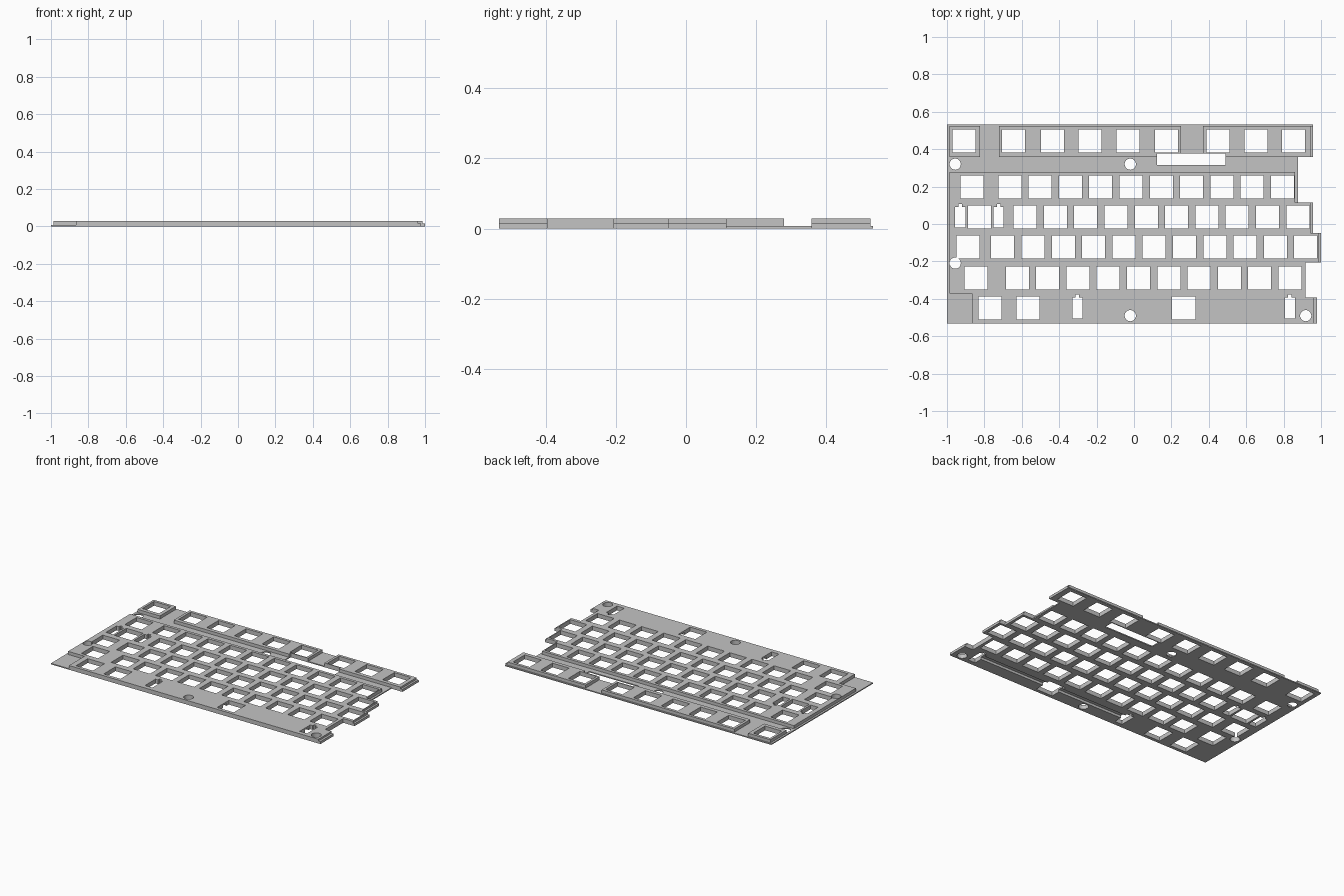
import bpy
import bmesh
import math

cube = bpy.data.objects.get("Cube")
if cube:
    bpy.data.objects.remove(cube, do_unlink=True)

grey = bpy.data.materials.new("plate_grey")
grey.use_nodes = True
grey.diffuse_color = (0.55, 0.55, 0.55, 1)
grey.node_tree.nodes["Principled BSDF"].inputs["Base Color"].default_value = (0.55, 0.55, 0.55, 1)

BASE, LEDGE, TOP = 0.007, 0.016, 0.028
KEY, PITCH = 0.123, 0.162


def prisms(name, profiles, z0, z1):
    """One object made of upright prisms, one per counter-clockwise outline."""
    bm = bmesh.new()
    for pts in profiles:
        low = [bm.verts.new((x, y, z0)) for x, y in pts]
        high = [bm.verts.new((x, y, z1)) for x, y in pts]
        bm.faces.new(low[::-1])
        bm.faces.new(high)
        for i in range(len(pts)):
            j = (i + 1) % len(pts)
            bm.faces.new((low[i], low[j], high[j], high[i]))
    mesh = bpy.data.meshes.new(name)
    bm.to_mesh(mesh)
    bm.free()
    mesh.materials.append(grey)
    obj = bpy.data.objects.new(name, mesh)
    bpy.context.collection.objects.link(obj)
    return obj


def rect(x0, x1, y0, y1):
    return [(x0, y0), (x1, y0), (x1, y1), (x0, y1)]


def square(x, y, s=KEY):
    return rect(x - s / 2, x + s / 2, y - s / 2, y + s / 2)


def circle(x, y, r=0.03, n=32):
    return [(x + r * math.cos(math.tau * i / n), y + r * math.sin(math.tau * i / n))
            for i in range(n)]


def stabilizer(x, y):
    """Slot with a narrow nub at its back end."""
    w, nub = 0.027, 0.009
    return [(x - w, y - 0.056), (x + w, y - 0.056), (x + w, y + 0.054), (x + nub, y + 0.054),
            (x + nub, y + 0.07), (x - nub, y + 0.07), (x - nub, y + 0.054), (x - w, y + 0.054)]


# Thin base sheet with the stepped right edge
base_sheet = prisms("base_sheet", [[
    (-1, -0.533), (0.978, -0.533), (0.978, -0.394), (0.916, -0.394), (0.916, -0.206),
    (1, -0.206), (1, -0.049), (0.956, -0.049), (0.956, 0.115), (0.876, 0.115),
    (0.876, 0.358), (0.956, 0.358), (0.956, 0.533), (-1, 0.533)]], 0, BASE)

# Full-height block under the main keys
main_block = prisms("main_block", [[
    (-0.867, -0.533), (0.963, -0.533), (0.963, -0.394), (0.916, -0.394), (0.916, -0.206),
    (0.987, -0.206), (0.987, -0.049), (0.943, -0.049), (0.943, 0.115), (0.862, 0.115),
    (0.862, 0.279), (-0.987, 0.279), (-0.987, -0.371), (-0.867, -0.371)]], BASE, TOP)

# Three full-height blocks under the function keys
function_blocks = [prisms(name, [rect(x0, x1, 0.358, 0.525)], BASE, TOP) for name, x0, x1 in (
    ("function_block_right", -0.987, -0.824), ("function_block_middle", -0.722, 0.251),
    ("function_block_left", 0.37, 0.943))]

# Half-height ledges along the stepped edge
prisms("edge_ledges", [
    rect(0.943, 0.956, 0.358, 0.525), rect(0.943, 0.956, -0.049, 0.115),
    rect(0.987, 1, -0.206, -0.049), rect(0.963, 0.978, -0.533, -0.394)], BASE, LEDGE)

# Key openings: row y, single keys, first key of the even run, run length
rows = [
    (0.445, (-0.91, -0.643, -0.437, -0.234, -0.031, 0.173, 0.448, 0.651, 0.854), 0, 0),
    (0.198, (-0.865,), -0.664, 10),
    (0.037, (-0.827,), -0.582, 10),
    (-0.124, (-0.887,), -0.702, 11),
    (-0.289, (-0.844,), -0.624, 10),
    (-0.45, (-0.769, -0.566, 0.266), 0, 0),
]
keys = []
for y, singles, start, count in rows:
    for x in list(singles) + [start + PITCH * i for i in range(count)]:
        keys.append(square(x, y))

# Stabilizer slots, connector window and screw holes
slots = [stabilizer(x, y) for x, y in
         ((-0.929, 0.037), (-0.724, 0.037), (-0.303, -0.448), (0.833, -0.448))]
slots.append(rect(0.124, 0.489, 0.315, 0.377))
screws = [circle(x, y) for x, y in ((-0.956, 0.32), (-0.02, 0.32), (-0.956, -0.209),
                                    (-0.02, -0.49), (0.918, -0.49))]

# Cutters, the last one a wire channel on the underside of the long key
cutters = [prisms("key_cutter", keys, -0.1, 0.1),
           prisms("slot_cutter", slots, -0.1, 0.1),
           prisms("screw_cutter", screws, -0.1, 0.1),
           prisms("channel_cutter", [rect(-0.307, 0.838, -0.45, -0.41)], -0.1, LEDGE)]

for part in [base_sheet, main_block] + function_blocks:
    bpy.context.view_layer.objects.active = part
    for cutter in cutters:
        mod = part.modifiers.new(cutter.name, "BOOLEAN")
        mod.operation, mod.solver, mod.object = "DIFFERENCE", "EXACT", cutter
        bpy.ops.object.modifier_apply(modifier=mod.name)

for cutter in cutters:
    bpy.data.objects.remove(cutter, do_unlink=True)
